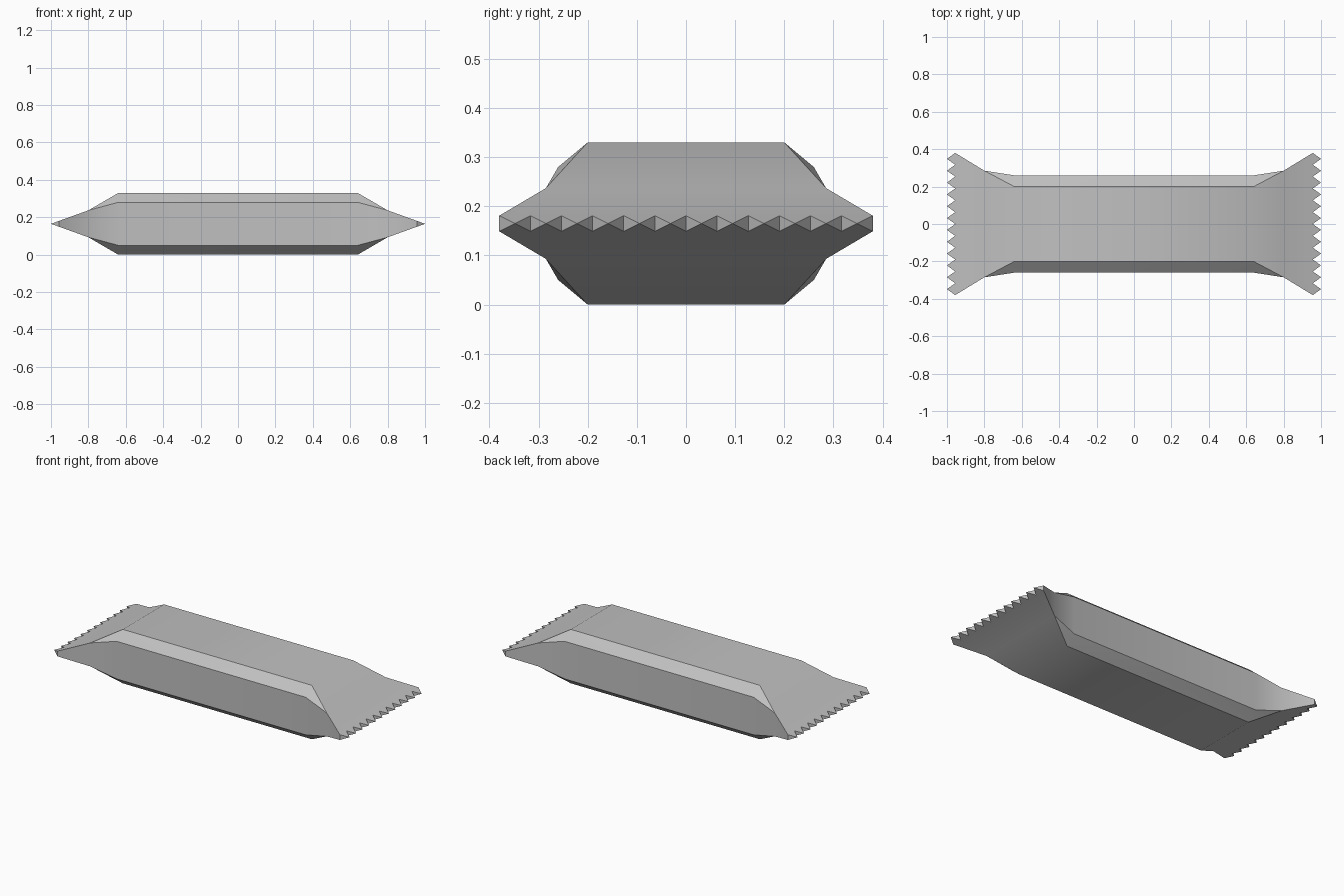
import bpy
import bmesh

if "Cube" in bpy.data.objects:
    bpy.data.objects.remove(bpy.data.objects["Cube"], do_unlink=True)

# Wrapper colour
foil = bpy.data.materials.new("pale_grey_foil")
foil.use_nodes = True
colour = (0.53, 0.53, 0.53, 1)
foil.diffuse_color = colour
foil.node_tree.nodes["Principled BSDF"].inputs["Base Color"].default_value = colour

# Key sizes, measured from the centre of the wrapper
BODY, NECK, VALLEY, TIP = 0.64, 0.80, 0.956, 1.0
HALF_HEIGHT, SIDE_HEIGHT = 0.165, 0.115
FLAT, SIDE, NECK_WIDTH, END_WIDTH = 0.20, 0.26, 0.285, 0.38
TEETH = 6  # per half end


def seal_height(x):
    return 0.36 * (TIP - x)


bm = bmesh.new()


def face(*points):
    bm.faces.new([bm.verts.new(p) for p in points])


# Outline corners of one eighth of the wrapper
top_end = (BODY, FLAT, HALF_HEIGHT)
side_end = (BODY, SIDE, SIDE_HEIGHT)
neck = (NECK, NECK_WIDTH, seal_height(NECK))
neck_mid = (NECK, NECK_WIDTH, 0)


def at(p, axis):
    """Drop a corner onto a mirror plane."""
    q = list(p)
    q[axis] = 0
    return tuple(q)


# Body: flat top, chamfer and side
face(at(at(top_end, 0), 1), at(top_end, 1), top_end, at(top_end, 0))
face(at(top_end, 0), top_end, side_end, at(side_end, 0))
face(at(side_end, 0), side_end, at(side_end, 2), at(at(side_end, 0), 2))

# Shoulder tapering to the neck
face(at(top_end, 1), at(neck, 1), neck, top_end)
face(top_end, neck, side_end)
face(side_end, neck, neck_mid, at(side_end, 2))

# Flared crimp with a toothed edge
pitch = END_WIDTH / TEETH
edge = []
for i in range(TEETH):
    valley = (VALLEY, i * pitch, seal_height(VALLEY))
    tip = (TIP, (i + 0.5) * pitch, 0)
    following = (VALLEY, (i + 1) * pitch, seal_height(VALLEY))
    edge += [valley, tip]
    face(valley, at(valley, 2), tip)
    face(tip, at(following, 2), following)
corner = (VALLEY, END_WIDTH, seal_height(VALLEY))
edge.append(corner)
face(at(neck, 1), *edge, neck)
face(neck, corner, at(corner, 2), neck_mid)

bmesh.ops.remove_doubles(bm, verts=bm.verts, dist=0.0001)
mesh = bpy.data.meshes.new("wrapper")
bm.to_mesh(mesh)
bm.free()
mesh.materials.append(foil)

wrapper = bpy.data.objects.new("wrapper", mesh)
bpy.context.collection.objects.link(wrapper)
wrapper.location.z = HALF_HEIGHT
bpy.ops.object.select_all(action="DESELECT")
wrapper.select_set(True)
bpy.context.view_layer.objects.active = wrapper

# Mirror the eighth into the whole wrapper
mirror = wrapper.modifiers.new("mirror", "MIRROR")
mirror.use_axis = (True, True, True)
mirror.merge_threshold = 0.0005
bpy.ops.object.modifier_apply(modifier=mirror.name)

# Join the mirrored panels and face them outward
bm = bmesh.new()
bm.from_mesh(mesh)
bmesh.ops.dissolve_limit(bm, angle_limit=0.001, verts=bm.verts, edges=bm.edges)
bmesh.ops.recalc_face_normals(bm, faces=bm.faces)
bm.to_mesh(mesh)
bm.free()
bpy.ops.object.shade_smooth_by_angle(angle=0.6)
